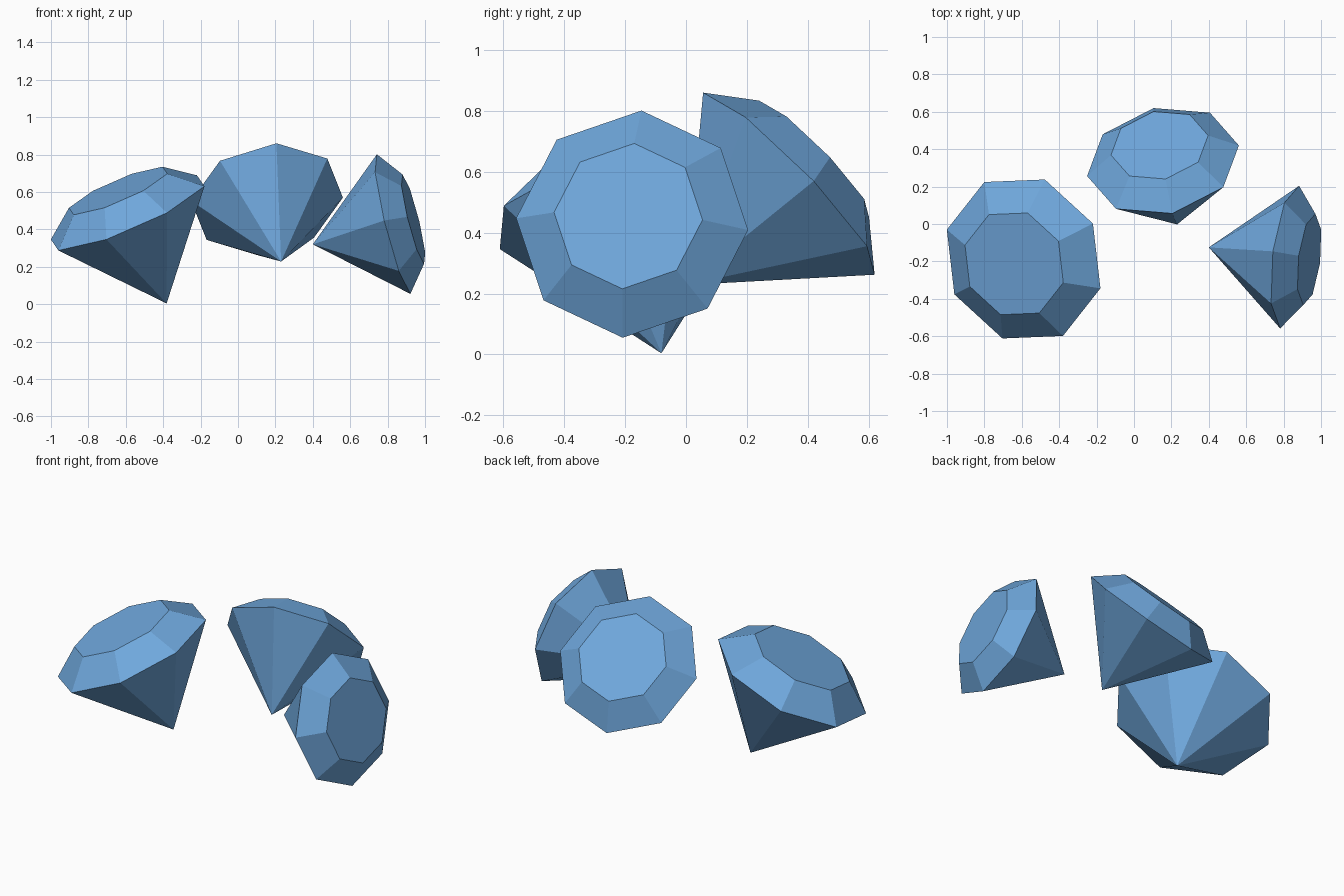
import bpy, bmesh
from math import sin, cos, pi
from mathutils import Vector, Matrix

if "Cube" in bpy.data.objects:
    bpy.data.objects.remove(bpy.data.objects["Cube"])

SIDES = 8
PAVILION, CROWN, TABLE = 1.164, 0.284, 0.64   # proportions per girdle radius

blue = bpy.data.materials.new("gem_blue")
blue.diffuse_color = (0.16, 0.39, 0.72, 1)
blue.use_nodes = True
blue.node_tree.nodes["Principled BSDF"].inputs["Base Color"].default_value = blue.diffuse_color


def gem(name, tip, centre, corner, radius):
    """Cut gem: pointed base at tip, girdle round centre, one girdle corner towards corner."""
    tip, centre, corner = Vector(tip), Vector(centre), Vector(corner)
    z = (centre - tip).normalized()
    x = corner - centre
    x = (x - z * x.dot(z)).normalized()
    rot = Matrix((x, z.cross(x), z)).transposed().to_4x4()

    bm = bmesh.new()

    def ring(r, h):
        return [bm.verts.new((r * cos(2 * pi * i / SIDES), r * sin(2 * pi * i / SIDES), h))
                for i in range(SIDES)]

    culet = bm.verts.new((0, 0, -PAVILION))
    girdle = ring(1, 0)
    table = ring(TABLE, CROWN)
    for i in range(SIDES):
        j = (i + 1) % SIDES
        bm.faces.new((culet, girdle[j], girdle[i]))
        bm.faces.new((girdle[i], girdle[j], table[j], table[i]))
    bm.faces.new(table)
    mesh = bpy.data.meshes.new(name)
    bm.to_mesh(mesh)
    bm.free()
    mesh.materials.append(blue)
    ob = bpy.data.objects.new(name, mesh)
    ob.matrix_world = Matrix.Translation(centre) @ rot @ Matrix.Scale(radius, 4)
    bpy.context.collection.objects.link(ob)


# three scattered gems
gem("large_gem", (-0.38, -0.08, 0.0), (-0.59, -0.187, 0.488), (-1.0, -0.03, 0.345), 0.462)
gem("middle_gem", (0.23, 0.0, 0.23), (0.155, 0.338, 0.561), (0.206, 0.053, 0.86), 0.414)
gem("small_gem", (0.40, -0.125, 0.32), (0.832, -0.177, 0.428), (0.74, -0.146, 0.80), 0.385)
